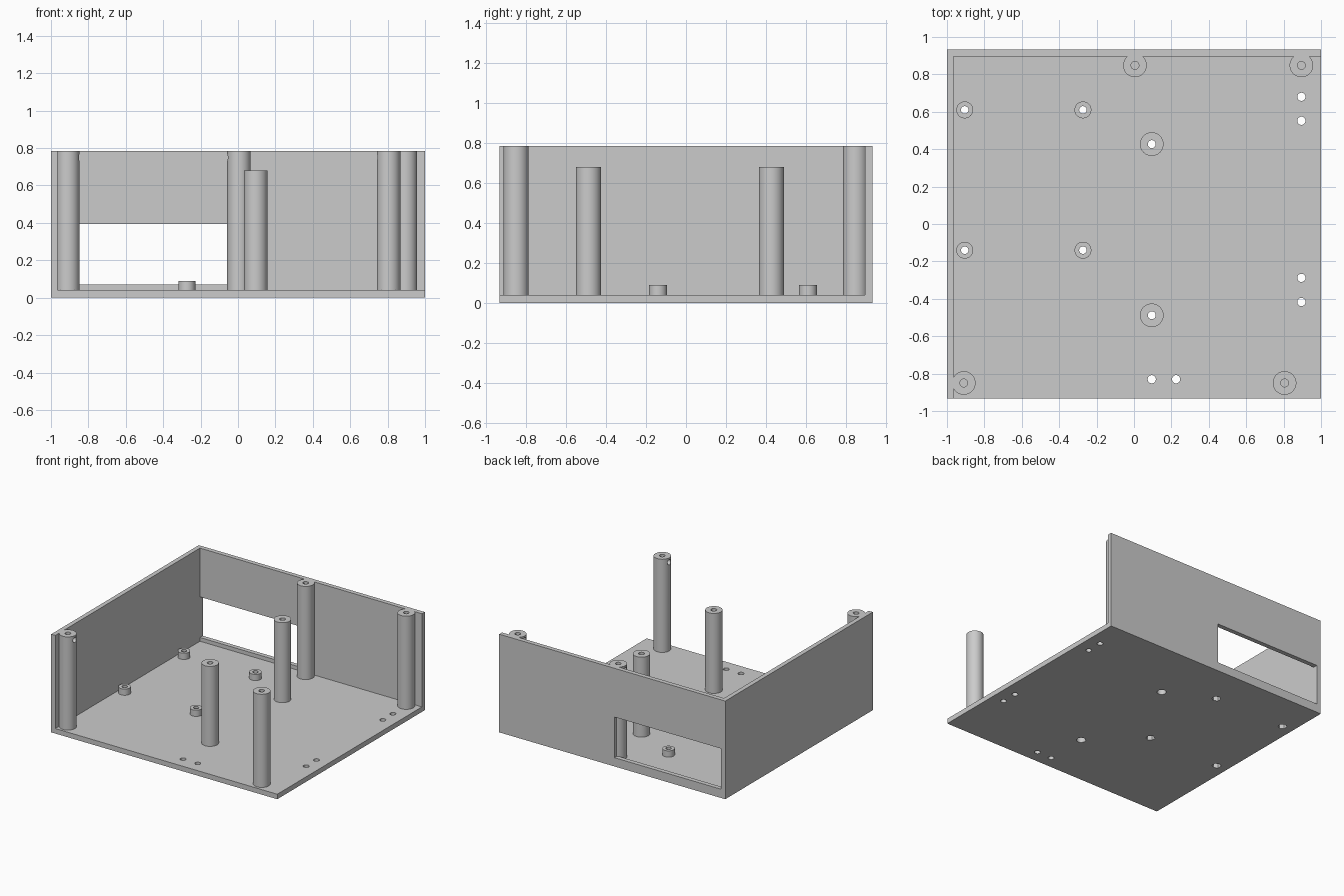
import bpy
import math

if "Cube" in bpy.data.objects:
    bpy.data.objects.remove(bpy.data.objects["Cube"], do_unlink=True)

grey = bpy.data.materials.new("light grey plastic")
grey.use_nodes = True
colour = (0.6, 0.6, 0.6, 1)
grey.diffuse_color = colour
grey.node_tree.nodes["Principled BSDF"].inputs["Base Color"].default_value = colour

X, FRONT, BACK = 1.0, -0.932, 0.932
FLOOR, WALL, TOP = 0.04, 0.036, 0.785
POST_R, HOLE_R = 0.063, 0.021


def box(name, lo, hi):
    centre = [(a + b) / 2 for a, b in zip(lo, hi)]
    bpy.ops.mesh.primitive_cube_add(size=1, location=centre)
    ob = bpy.context.object
    ob.name = name
    ob.scale = [b - a for a, b in zip(lo, hi)]
    bpy.ops.object.transform_apply(location=False, rotation=False, scale=True)
    return ob


def rod(name, x, y, r, z0, z1, sides=48):
    bpy.ops.mesh.primitive_cylinder_add(vertices=sides, radius=r, depth=z1 - z0,
                                        location=(x, y, (z0 + z1) / 2))
    ob = bpy.context.object
    ob.name = name
    return ob


def side_hole(x, y, direction):
    bpy.ops.mesh.primitive_cylinder_add(vertices=32, radius=HOLE_R, depth=0.1,
                                        location=(x + direction * 0.05, y, 0.75),
                                        rotation=(0, math.pi / 2, 0))
    return bpy.context.object


def cut(target, cutters):
    bpy.context.view_layer.objects.active = target
    for c in cutters:
        mod = target.modifiers.new("cut", "BOOLEAN")
        mod.operation, mod.solver, mod.object = "DIFFERENCE", "EXACT", c
        bpy.ops.object.modifier_apply(modifier=mod.name)


def finish(ob):
    ob.data.materials.clear()
    ob.data.materials.append(grey)
    bpy.ops.object.select_all(action="DESELECT")
    ob.select_set(True)
    bpy.context.view_layer.objects.active = ob
    bpy.ops.object.shade_smooth_by_angle(angle=math.radians(30))


parts, helpers = [], []

# Floor and the two walls
floor = box("floor", (-X, FRONT, 0), (X, BACK, FLOOR))
side_wall = box("side_wall", (-X, FRONT, 0), (-X + WALL, BACK, TOP))
back_wall = box("back_wall", (-X, BACK - WALL, 0), (X, BACK, TOP))
parts += [floor, side_wall, back_wall]

# Cable opening in the back wall
opening = box("opening_cutter", (-X + WALL, BACK - 0.1, 0.07), (-0.02, BACK + 0.1, 0.395))
cut(back_wall, [opening])
helpers.append(opening)

# Corner posts with blind screw holes and a side hole near the top
corners = [("back_middle_post", 0.005, 0.848, -1), ("back_left_post", 0.895, 0.848, -1),
           ("front_right_post", -0.91, -0.85, 1), ("front_left_post", 0.805, -0.85, -1)]
for name, x, y, direction in corners:
    post = rod(name, x, y, POST_R, 0.02, TOP)
    cutters = [rod("screw_cutter", x, y, HOLE_R, 0.6, 1), side_hole(x, y, direction)]
    cut(post, cutters)
    if name in ("front_right_post", "back_middle_post", "back_left_post"):
        wall = side_wall if name == "front_right_post" else back_wall
        cut(wall, cutters[:1])
    parts.append(post)
    helpers += cutters

# Tall supports, bored through with a wide recess from below
for name, y in (("back_support", 0.427), ("front_support", -0.488)):
    support = rod(name, 0.095, y, POST_R, 0.01, 0.68)
    cutters = [rod("bore_cutter", 0.095, y, HOLE_R, -0.1, 1),
               rod("head_cutter", 0.095, y, 0.034, -0.1, 0.4)]
    cut(support, cutters)
    cut(floor, cutters)
    parts.append(support)
    helpers += cutters

# Board standoffs with hexagonal nut recesses underneath
for x in (-0.905, -0.273):
    for y in (0.61, -0.14):
        standoff = rod("board_standoff", x, y, 0.045, 0.01, 0.09)
        cutters = [rod("bore_cutter", x, y, 0.02, -0.1, 0.3),
                   rod("nut_cutter", x, y, 0.034, -0.1, 0.035, 6)]
        cut(standoff, cutters)
        cut(floor, cutters)
        parts.append(standoff)
        helpers += cutters

# Paired tie holes in the floor
for x, y in ((0.895, 0.68), (0.895, 0.552), (0.895, -0.288), (0.895, -0.417),
             (0.095, -0.83), (0.225, -0.83)):
    tie = rod("tie_cutter", x, y, 0.022, -0.1, 0.2, 32)
    cut(floor, [tie])
    helpers.append(tie)

for ob in helpers:
    bpy.data.objects.remove(ob, do_unlink=True)
for ob in parts:
    finish(ob)
